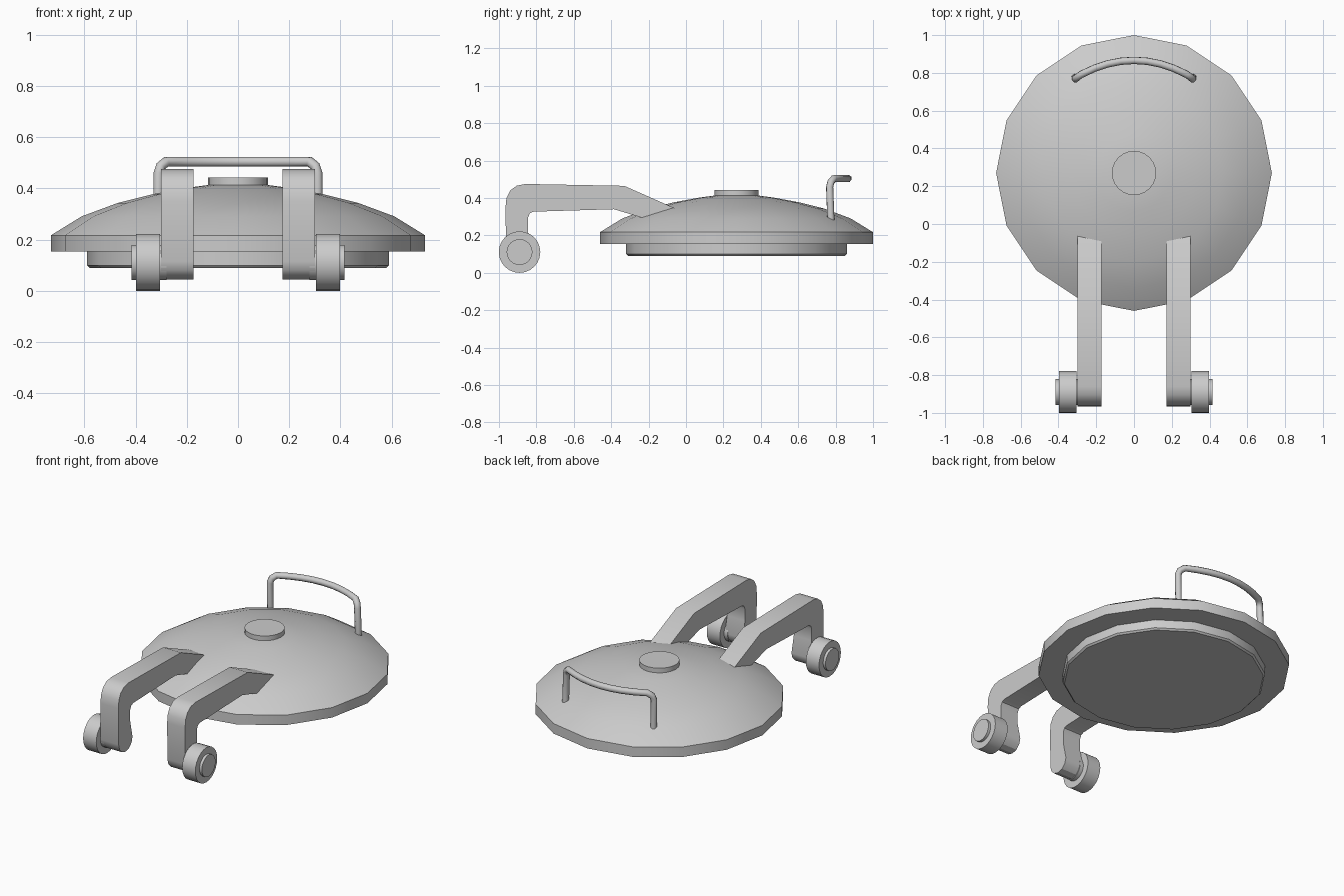
import bpy, bmesh, math
from mathutils import Vector

if "Cube" in bpy.data.objects:
    bpy.data.objects.remove(bpy.data.objects["Cube"])

CY = 0.27            # centre of the lid in y
WHEEL = (-0.89, 0.111)  # hinge axis (y, z)


def finish(name, bm, angle=30):
    bmesh.ops.recalc_face_normals(bm, faces=bm.faces)
    me = bpy.data.meshes.new(name)
    bm.to_mesh(me)
    bm.free()
    ob = bpy.data.objects.new(name, me)
    bpy.context.collection.objects.link(ob)
    smooth(ob, angle)
    return ob


def smooth(ob, angle):
    bpy.ops.object.select_all(action='DESELECT')
    ob.select_set(True)
    bpy.context.view_layer.objects.active = ob
    bpy.ops.object.shade_smooth_by_angle(angle=math.radians(angle))


def lathe(name, profile, sides, angle=30):
    """Capped revolve of (radius, z) points about the lid axis."""
    bm = bmesh.new()
    rings = []
    for r, z in profile:
        rings.append([bm.verts.new((r * math.cos(2 * math.pi * i / sides),
                                    CY + r * math.sin(2 * math.pi * i / sides), z))
                      for i in range(sides)])
    for a, b in zip(rings, rings[1:]):
        for i in range(sides):
            j = (i + 1) % sides
            bm.faces.new((a[i], a[j], b[j], b[i]))
    bm.faces.new(rings[0][::-1])
    bm.faces.new(rings[-1])
    return finish(name, bm, angle)


def slab(name, outline, x0, x1, angle=30):
    """Extrude a (y, z) outline from x0 to x1."""
    bm = bmesh.new()
    face = bm.faces.new([bm.verts.new((x0, y, z)) for y, z in outline])
    ext = bmesh.ops.extrude_face_region(bm, geom=[face])
    bmesh.ops.translate(bm, vec=(x1 - x0, 0, 0),
                        verts=[v for v in ext['geom'] if isinstance(v, bmesh.types.BMVert)])
    return finish(name, bm, angle)


def circle(r, sides):
    return [(WHEEL[0] + r * math.cos(2 * math.pi * i / sides),
             WHEEL[1] + r * math.sin(2 * math.pi * i / sides)) for i in range(sides)]


# Domed lid, inset plug underneath and centre knob
lathe("lid_dome", [(0.73, 0.153), (0.73, 0.217), (0.61, 0.291), (0.47, 0.343),
                   (0.33, 0.378), (0.20, 0.402), (0.11, 0.414)], 16)
lathe("lid_plug", [(0.58, 0.09), (0.59, 0.10), (0.59, 0.16)], 16)
lathe("lid_knob", [(0.117, 0.39), (0.117, 0.443)], 24)

# Hinge arms: side outline with rounded lower end, sunk into the dome
arm = [(-0.07, 0.245), (0.02, 0.31), (-0.33, 0.465), (-0.86, 0.475), (-0.905, 0.466),
       (-0.94, 0.44), (-0.96, 0.40), (-0.965, 0.35), (-0.962, 0.115)]
arm += [(-0.892 + 0.07 * math.cos(math.radians(a)), 0.115 + 0.07 * math.sin(math.radians(a)))
        for a in range(210, 361, 30)]
arm += [(-0.845, 0.22), (-0.845, 0.295), (-0.835, 0.318), (-0.815, 0.327), (-0.385, 0.34)]

for side, label in ((1, "right"), (-1, "left")):
    slab("hinge_arm_" + label, arm, side * 0.173, side * 0.30)
    slab("hinge_wheel_" + label, circle(0.111, 24), side * 0.305, side * 0.398)
    slab("hinge_axle_" + label, circle(0.069, 24), side * 0.28, side * 0.415)

# Bowed handle: round tube along a path
half = [(0.312, 0.775, 0.27), (0.31, 0.768, 0.46), (0.302, 0.775, 0.486)]
half += [(x, 0.866 - 0.95 * x * x, 0.504) for x in (0.28, 0.21, 0.14, 0.07)]
path = half + [(0, 0.866, 0.504)] + [(-x, y, z) for x, y, z in reversed(half)]
curve = bpy.data.curves.new("handle", 'CURVE')
curve.dimensions = '3D'
curve.bevel_depth = 0.02
curve.bevel_resolution = 2
curve.use_fill_caps = True
spline = curve.splines.new('POLY')
spline.points.add(len(path) - 1)
for p, co in zip(spline.points, path):
    p.co = (*co, 1)
handle = bpy.data.objects.new("handle", curve)
bpy.context.collection.objects.link(handle)
bpy.ops.object.select_all(action='DESELECT')
handle.select_set(True)
bpy.context.view_layer.objects.active = handle
bpy.ops.object.convert(target='MESH')
smooth(bpy.context.view_layer.objects.active, 50)
